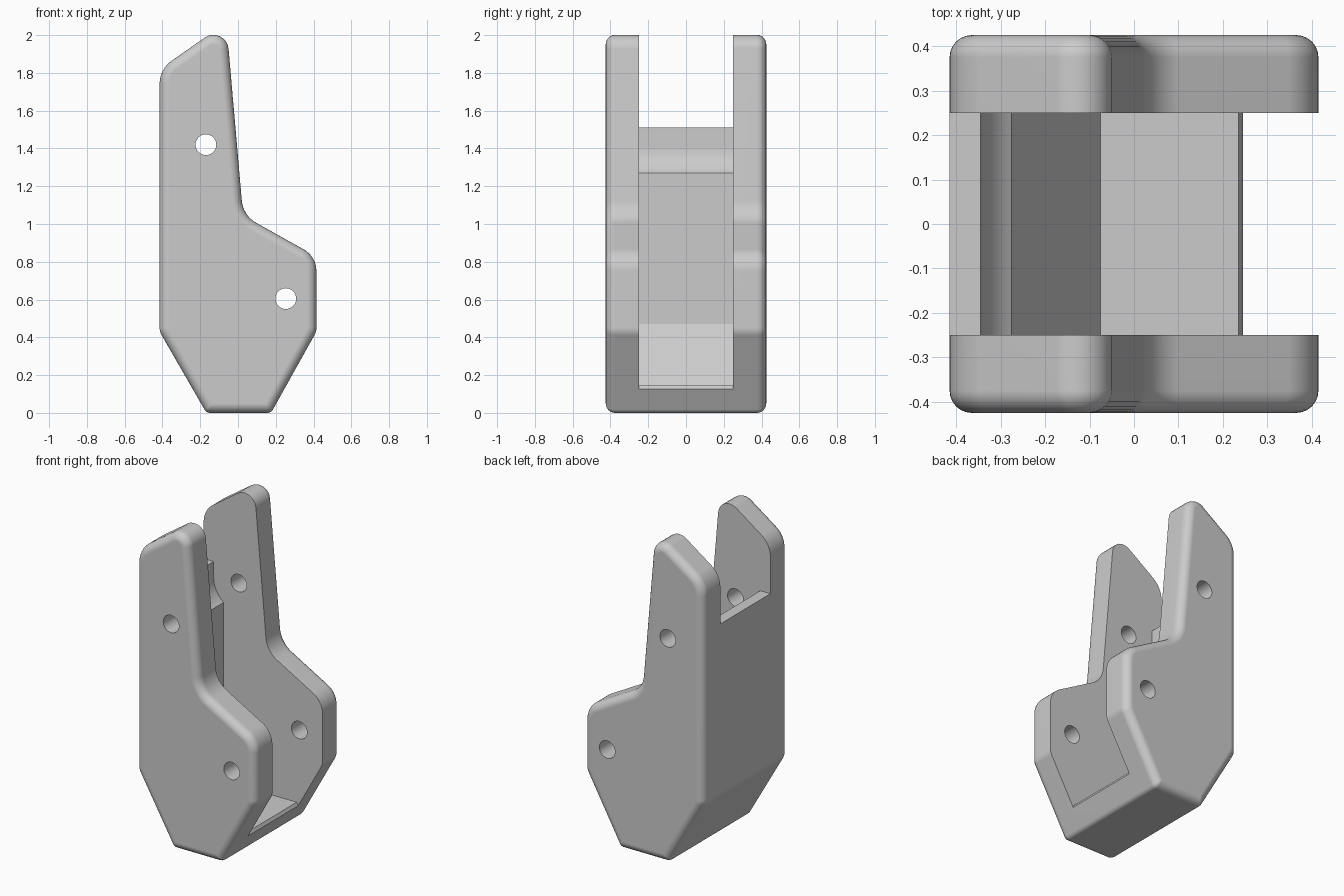
import bpy
import bmesh
from math import cos, sin, pi, radians
from mathutils import Vector

cube = bpy.data.objects.get("Cube")
if cube:
    bpy.data.objects.remove(cube)

grey = bpy.data.materials.new("light grey")
grey.use_nodes = True
tone = (0.6, 0.6, 0.6, 1)
grey.diffuse_color = tone
grey.node_tree.nodes["Principled BSDF"].inputs["Base Color"].default_value = tone

HALF_DEPTH, SLOT_HALF, EDGE = 0.425, 0.25, 0.05
STEPS = 8

# Side outline, counter-clockwise: corner x, corner z, corner radius
OUTLINE = [
    (-0.167, 0, 0.035), (0.175, 0, 0.035), (0.415, 0.43, 0.08),
    (0.415, 0.828, 0.13), (0.027, 1.045, 0.15), (-0.062, 2.066, 0.08),
    (-0.415, 1.82, 0.15), (-0.415, 0.43, 0.08),
]


def rounded_outline(inset):
    """Outline moved inward by inset, with concentric corner arcs."""
    pts = [Vector(c[:2]) for c in OUTLINE]
    result = []
    for i, p in enumerate(pts):
        a = (p - pts[i - 1]).normalized()
        b = (pts[(i + 1) % len(pts)] - p).normalized()
        na, nb = Vector((-a.y, a.x)), Vector((-b.y, b.x))
        miter = (na + nb) / (1 + na.dot(nb))
        side = 1 if a.cross(b) > 0 else -1
        radius = max(OUTLINE[i][2] - side * inset, 0.003)
        centre = p + miter * (inset + side * radius)
        turn = na.angle(nb) * side
        for k in range(STEPS + 1):
            t = turn * k / STEPS
            n = Vector((na.x * cos(t) - na.y * sin(t), na.x * sin(t) + na.y * cos(t)))
            result.append(centre - n * side * radius)
    return result


def loft(name, sections):
    """Solid through matching outlines, each given as (y, points)."""
    bm = bmesh.new()
    rings = [[bm.verts.new((p[0], y, p[1])) for p in pts] for y, pts in sections]
    for r, s in zip(rings, rings[1:]):
        for i in range(len(r)):
            j = (i + 1) % len(r)
            bm.faces.new((r[i], r[j], s[j], s[i]))
    bm.faces.new(rings[0])
    bm.faces.new(rings[-1])
    bmesh.ops.recalc_face_normals(bm, faces=bm.faces)
    mesh = bpy.data.meshes.new(name)
    bm.to_mesh(mesh)
    bm.free()
    mesh.materials.append(grey)
    obj = bpy.data.objects.new(name, mesh)
    bpy.context.collection.objects.link(obj)
    return obj


# Body with rounded front and back rims
rim = []
for k in range(7):
    t = pi / 2 * k / 6
    rim.append((-HALF_DEPTH + EDGE * (1 - sin(t)), EDGE * (1 - cos(t))))
rim.reverse()
sections = [(y, rounded_outline(d)) for y, d in rim[::-1]]
sections = sorted(sections + [(-y, pts) for y, pts in sections], key=lambda s: s[0])
# Rim profile: widest at the inner end, narrowest on the outer face
sections = []
for k in range(7):
    t = pi / 2 * k / 6
    sections.append((-HALF_DEPTH + EDGE * (1 - cos(t)), rounded_outline(EDGE * (1 - sin(t)))))
sections += [(-y, pts) for y, pts in reversed(sections)]
body = loft("bracket_body", sections)

# Slot between the cheeks, with a scooped rear wall and a sloping foot
scoop = []
for k in range(11):
    t = pi + radians(53) * k / 10
    scoop.append((-0.17 + 0.175 * cos(t), 1.41 + 0.175 * sin(t)))
slot = [(-0.8, 2.5), (-0.8, 1.51), (-0.345, 1.51)] + scoop + [
    (-0.275, 0.47), (-0.075, 0.145), (0.235, 0.145), (0.245, 0.125),
    (0.8, 0.125), (0.8, 2.5)]
cutters = [loft("slot_cutter", [(-SLOT_HALF, slot), (SLOT_HALF, slot)])]

# Pin holes through both cheeks
for name, x, z in (("upper_pin_cutter", -0.17, 1.42), ("lower_pin_cutter", 0.253, 0.605)):
    ring = [(x + 0.055 * cos(2 * pi * k / 32), z + 0.055 * sin(2 * pi * k / 32))
            for k in range(32)]
    cutters.append(loft(name, [(-0.6, ring), (0.6, ring)]))

bpy.context.view_layer.objects.active = body
for cutter in cutters:
    cutter.hide_render = True
    mod = body.modifiers.new(cutter.name, "BOOLEAN")
    mod.operation = "DIFFERENCE"
    mod.solver = "EXACT"
    mod.object = cutter
    bpy.ops.object.modifier_apply(modifier=mod.name)
    bpy.data.objects.remove(cutter)

# Smooth rounded rims, crisp cut edges
bpy.ops.object.select_all(action="DESELECT")
body.select_set(True)
bpy.ops.object.shade_smooth_by_angle(angle=radians(30))
weighted = body.modifiers.new("flat_face_normals", "WEIGHTED_NORMAL")
weighted.keep_sharp = True
